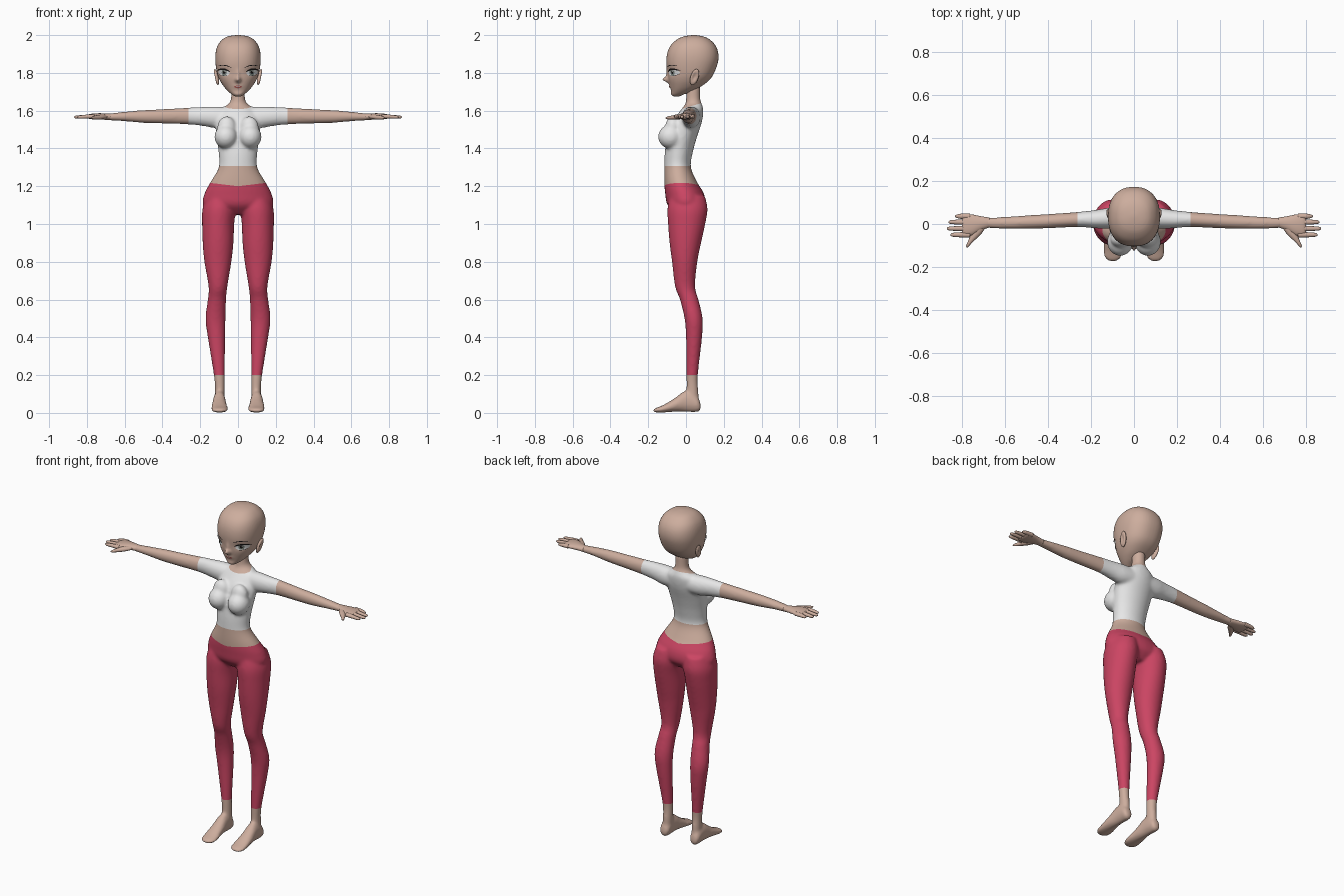
import bpy, bmesh, math
from mathutils import Vector, Matrix
from mathutils.bvhtree import BVHTree

if "Cube" in bpy.data.objects:
    bpy.data.objects.remove(bpy.data.objects["Cube"])


def material(name, r, g, b):
    m = bpy.data.materials.new(name)
    m.use_nodes = True
    m.diffuse_color = (r, g, b, 1)
    bsdf = m.node_tree.nodes["Principled BSDF"]
    bsdf.inputs["Base Color"].default_value = (r, g, b, 1)
    bsdf.inputs["Roughness"].default_value = 0.7
    return m


skin = material("skin", 0.61, 0.42, 0.34)
white_cloth = material("white cloth", 0.8, 0.8, 0.8)
red_cloth = material("red cloth", 0.6, 0.06, 0.125)
eye_white = material("eye white", 0.85, 0.85, 0.85)
iris_grey = material("iris grey", 0.2, 0.23, 0.2)
black = material("black", 0.01, 0.008, 0.008)
lip_red = material("lip red", 0.42, 0.1, 0.09)


def finish(bm, name, mats):
    bmesh.ops.recalc_face_normals(bm, faces=bm.faces)
    for f in bm.faces:
        f.smooth = True
    me = bpy.data.meshes.new(name)
    bm.to_mesh(me)
    bm.free()
    for m in mats:
        me.materials.append(m)
    ob = bpy.data.objects.new(name, me)
    bpy.context.collection.objects.link(ob)
    return ob


def spline(rows, steps):
    """Smooth interpolation through a list of equal-length rows."""
    out = []
    for i in range(len(rows) - 1):
        a, b, c, d = (rows[max(0, min(len(rows) - 1, i + k))] for k in (-1, 0, 1, 2))
        for s in range(steps):
            t = s / steps
            out.append([0.5 * (2 * q + (r - p) * t + (2 * p - 5 * q + 4 * r - u) * t * t
                               + (3 * q - p - 3 * r + u) * t ** 3)
                        for p, q, r, u in zip(a, b, c, d)])
    return out + [list(rows[-1])]


def loft(bm, axis, rows, side=1, power=2.0, segs=32, steps=5):
    """Skin oval sections; a row is (position, u min, u max, v min, v max)."""
    rings = []
    for t, u0, u1, v0, v1 in spline(rows, steps):
        ring = []
        for k in range(segs):
            a = 2 * math.pi * k / segs
            c, s = math.cos(a), math.sin(a)
            u = (u0 + u1) / 2 + (u1 - u0) / 2 * math.copysign(abs(c) ** (2 / power), c)
            v = (v0 + v1) / 2 + (v1 - v0) / 2 * math.copysign(abs(s) ** (2 / power), s)
            x, y, z = {"x": (t, u, v), "y": (u, t, v), "z": (u, v, t)}[axis]
            ring.append(bm.verts.new((x * side, y, z)))
        rings.append(ring)
    for lo, hi in zip(rings, rings[1:]):
        for k in range(segs):
            n = (k + 1) % segs
            bm.faces.new((lo[k], lo[n], hi[n], hi[k]))
    bm.faces.new(rings[0])
    bm.faces.new(rings[-1])


def ball(bm, centre, radii, turn=0.0):
    mat = Matrix.Translation(centre) @ Matrix.Rotation(turn, 4, "Z") @ Matrix.Diagonal((*radii, 1))
    return bmesh.ops.create_uvsphere(bm, u_segments=24, v_segments=16, radius=1, matrix=mat)["verts"]


def fuse(bm, name, voxel, smoothing):
    """Blend overlapping volumes into one skin and return it as a bmesh."""
    ob = finish(bm, name, [])
    mod = ob.modifiers.new("fuse", "REMESH")
    mod.mode, mod.voxel_size = "VOXEL", voxel
    mod = ob.modifiers.new("soften", "SMOOTH")
    mod.factor, mod.iterations = 0.5, smoothing
    out = bmesh.new()
    out.from_object(ob, bpy.context.evaluated_depsgraph_get())
    bpy.data.objects.remove(ob)
    return out


# Body: torso, legs, feet and arms blended together
torso = [(1.05, .10, -.05, .06), (1.10, .182, -.098, .10), (1.16, .178, -.11, .095),
         (1.22, .147, -.115, .06), (1.30, .102, -.115, .026), (1.38, .103, -.112, .036),
         (1.46, .113, -.10, .058), (1.54, .118, -.072, .084), (1.60, .10, -.03, .092),
         (1.632, .055, -.006, .085), (1.66, .038, 0, .076), (1.73, .036, 0, .075)]
leg = [(1.15, .02, .165, -.085, .10), (1.08, .012, .188, -.098, .114), (1.0, .02, .19, -.095, .102),
       (.9, .024, .187, -.087, .08), (.8, .035, .178, -.074, .06), (.67, .056, .156, -.058, .048),
       (.6, .063, .16, -.032, .066), (.5, .066, .172, -.008, .088), (.4, .068, .16, 0, .085),
       (.2, .07, .128, .002, .063), (.11, .07, .122, .001, .066), (.03, .07, .125, -.01, .07)]
foot = [(.078, .085, .115, .02, .045), (.065, .072, .128, .006, .08), (.03, .068, .13, .004, .11),
        (-.01, .066, .132, .006, .115), (-.06, .06, .138, .006, .078), (-.12, .053, .143, .002, .042),
        (-.155, .058, .138, .002, .028), (-.175, .08, .115, .006, .018)]
arm = [(.05, -.02, .08, 1.51, 1.62), (.12, -.022, .075, 1.508, 1.622), (.18, -.02, .065, 1.518, 1.62),
       (.26, -.014, .056, 1.527, 1.616), (.4, -.02, .046, 1.532, 1.608), (.5, -.023, .04, 1.535, 1.603),
       (.6, -.023, .033, 1.544, 1.594), (.69, -.018, .03, 1.549, 1.584)]
bm = bmesh.new()
loft(bm, "z", [(z, -w, w, f, b) for z, w, f, b in torso])
for side in (1, -1):
    loft(bm, "z", leg, side)
    loft(bm, "y", foot, side)
    loft(bm, "x", arm, side)
    ball(bm, (side * .064, -.082, 1.462), (.061, .066, .063))
    ball(bm, (side * .06, -.07, 1.51), (.05, .04, .06))
bm = fuse(bm, "body", 0.008, 8)

# Clean garment edges: trouser hem, waistband, shirt hem, neckline, sleeves
neck_point, neck_normal = Vector((0, .035, 1.626)), Vector((0, -.3, 1))
cuts = [((0, 0, .2), (0, 0, 1)), ((0, 0, 1.2), (-.12, 0, 1)), ((0, 0, 1.2), (.12, 0, 1)),
        ((0, 0, 1.306), (0, 0, 1)), (neck_point, neck_normal),
        ((.262, 0, 0), (1, 0, 0)), ((-.262, 0, 0), (1, 0, 0))]
for point, normal in cuts:
    bmesh.ops.bisect_plane(bm, geom=bm.verts[:] + bm.edges[:] + bm.faces[:], dist=1e-5,
                           plane_co=point, plane_no=normal)
for f in bm.faces:
    c = f.calc_center_median()
    if c.z > 1.306 and abs(c.x) < .262 and (c - neck_point).dot(neck_normal) < 0:
        f.material_index = 1
    elif .2 < c.z < 1.2 + .12 * abs(c.x):
        f.material_index = 2
finish(bm, "body", [skin, white_cloth, red_cloth])

# Hands: palm, four fingers and a thumb
palm = [(.67, -.016, .03, 1.55, 1.584), (.71, -.03, .036, 1.552, 1.586), (.75, -.052, .044, 1.553, 1.586),
        (.785, -.056, .046, 1.556, 1.582), (.797, -.045, .036, 1.563, 1.575)]
fingers = [(-.05, .852), (-.021, .867), (.009, .86), (.036, .83)]
for side, label in ((1, "left"), (-1, "right")):
    bm = bmesh.new()
    loft(bm, "x", palm, side, segs=20)
    for y, tip in fingers:
        loft(bm, "x", [(.76, y - .013, y + .013, 1.558, 1.581), (.8, y - .012, y + .012, 1.558, 1.579),
                       (tip - .012, y - .009, y + .009, 1.558, 1.574),
                       (tip, y - .003, y + .003, 1.564, 1.569)], side, segs=12)
    loft(bm, "y", [(-.02, .69, .74, 1.556, 1.58), (-.05, .712, .757, 1.553, 1.578),
                   (-.08, .744, .77, 1.553, 1.573), (-.1, .763, .778, 1.555, 1.568),
                   (-.108, .771, .777, 1.559, 1.563)], side, segs=12)
    finish(bm, label + "_hand", [skin])

# Head: skull loft, then nose, sockets and mouth shaped by soft bumps
skull = [(1.674, .012, -.062, -.035), (1.684, .03, -.072, -.01), (1.70, .05, -.077, .025),
         (1.725, .073, -.083, .075), (1.76, .096, -.092, .122), (1.80, .111, -.098, .149),
         (1.86, .12, -.104, .17), (1.91, .118, -.098, .17), (1.95, .105, -.078, .153),
         (1.98, .079, -.043, .121), (1.994, .05, -.008, .088), (2.0, .012, .03, .05)]
bm = bmesh.new()
loft(bm, "z", [(z, -w, w, f, b) for z, w, f, b in skull], power=2.3, segs=48)
bm = fuse(bm, "head", 0.006, 3)
bumps = [(0, 1.764, .013, .014, .03), (0, 1.79, .01, .025, .008), (0, 1.685, .03, .014, .006),
         (.07, 1.803, .03, .02, -.007), (-.07, 1.803, .03, .02, -.007), (0, 1.73, .025, .012, .004)]
for v in bm.verts:
    if v.co.y < 0:
        x, z = v.co.x, v.co.z
        v.co.y -= sum(h * math.exp(-((x - bx) / wx) ** 2 - ((z - bz) / wz) ** 2)
                      for bx, bz, wx, wz, h in bumps)
head_surface = BVHTree.FromBMesh(bm)
finish(bm, "head", [skin])

# Ears: flattened ovals with a hollow
for side, label in ((1, "left"), (-1, "right")):
    bm = bmesh.new()
    centre = Vector((side * .115, .045, 1.778))
    for v in ball(bm, centre, (.012, .024, .042), side * .45):
        d = v.co - centre
        v.co.x += side * (.35 * d.y + .2 * d.z)
        v.co.y -= .25 * (1.778 - v.co.z)
        if d.x * side > 0:
            v.co.x -= side * .012 * math.exp(-(d.y / .012) ** 2 - (d.z / .022) ** 2)
    finish(bm, label + "_ear", [skin])


def patch(name, mat, cx, cz, rx, rz, bow=0.0, tilt=0.0, lift=0.002):
    """Thin oval laid on the face, bent by bow and slanted by tilt."""
    bm = bmesh.new()
    segs, rings = 32, 5

    def place(r, a):
        s = r * math.cos(a)
        x = cx + rx * s
        z = cz + rz * r * math.sin(a) + bow * (1 - s * s) + tilt * s * (1 if cx >= 0 else -1)
        hit, normal, _, _ = head_surface.ray_cast(Vector((x, -1, z)), Vector((0, 1, 0)))
        return bm.verts.new(hit + normal * lift if hit else (x, 0, z))

    mid = place(0, 0)
    grid = [[place(r / rings, 2 * math.pi * k / segs) for k in range(segs)] for r in range(1, rings + 1)]
    for k in range(segs):
        n = (k + 1) % segs
        bm.faces.new((mid, grid[0][k], grid[0][n]))
        for a, b in zip(grid, grid[1:]):
            bm.faces.new((a[k], b[k], b[n], a[n]))
    finish(bm, name, [mat])


# Painted face: eyes, lashes, brows and mouth
for side, label in ((1, "left"), (-1, "right")):
    patch(label + "_eye_white", eye_white, side * .073, 1.802, .029, .017, tilt=.003)
    patch(label + "_iris", iris_grey, side * .071, 1.803, .013, .0165, lift=.003)
    patch(label + "_pupil", black, side * .071, 1.803, .006, .008, lift=.004)
    patch(label + "_eye_glint", eye_white, side * .071 + .005, 1.81, .003, .004, lift=.005)
    patch(label + "_upper_lash", black, side * .073, 1.809, .034, .0045, bow=.011, tilt=.004, lift=.0045)
    patch(label + "_lower_lash", black, side * .077, 1.79, .022, .0012, bow=-.005, tilt=.004, lift=.003)
    patch(label + "_eyebrow", black, side * .068, 1.832, .034, .0025, bow=.008, tilt=.005)
patch("mouth", lip_red, 0, 1.728, .02, .007, bow=-.002)
patch("teeth", eye_white, 0, 1.7295, .011, .002, lift=.003)
